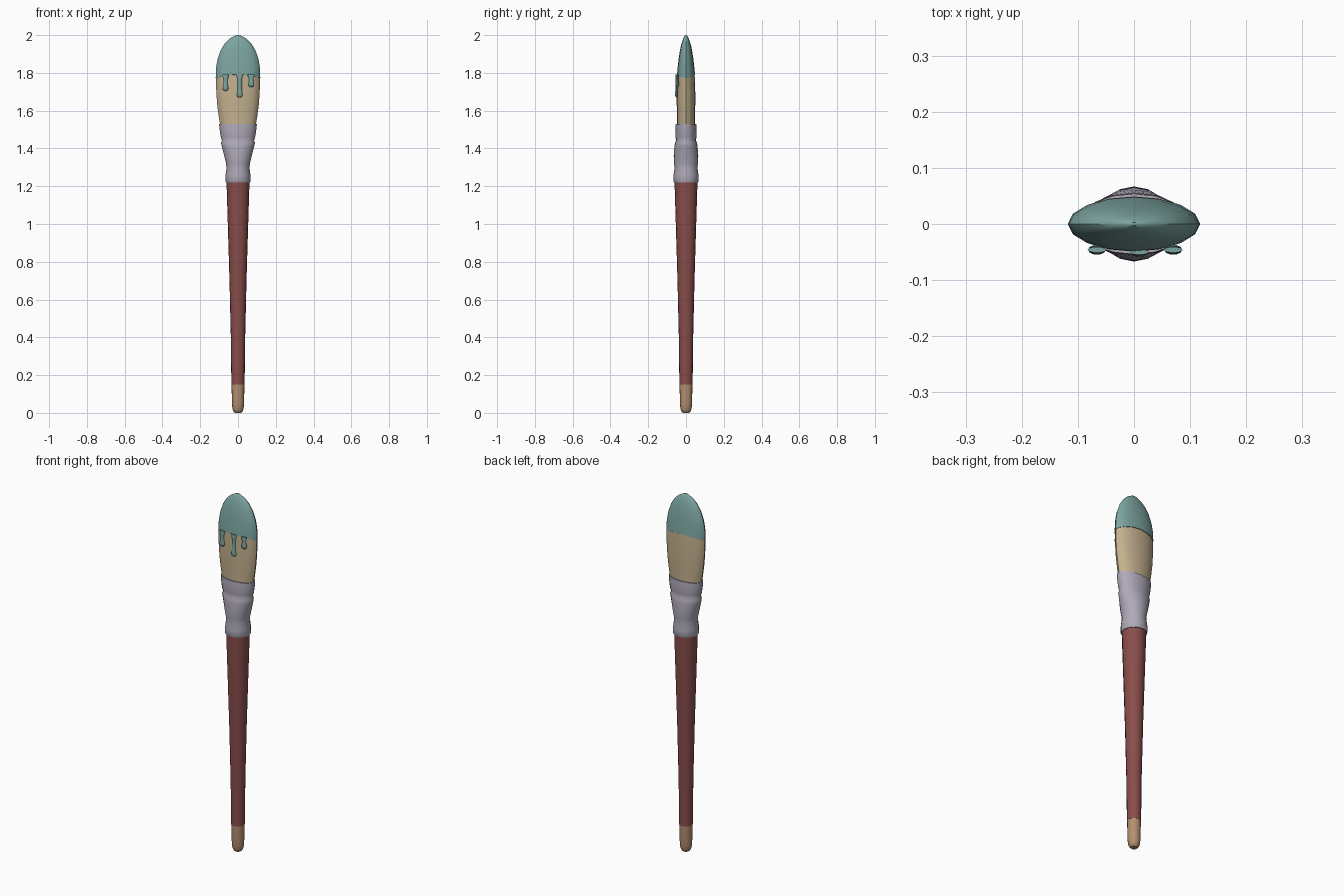
import bpy, bmesh, math

if "Cube" in bpy.data.objects:
    bpy.data.objects.remove(bpy.data.objects["Cube"])

def material(name, rgb):
    m = bpy.data.materials.new(name)
    m.diffuse_color = (*rgb, 1)
    m.use_nodes = True
    m.node_tree.nodes["Principled BSDF"].inputs["Base Color"].default_value = m.diffuse_color
    return m

def loft(name, rings, mat, sides=16, centre=(0, 0), wave_ring=None):
    """Skin a stack of elliptical rings given as (z, half width x, half depth y)."""
    bm = bmesh.new()
    loops = []
    for k, (z, rx, ry) in enumerate(rings):
        loop = []
        for i in range(sides):
            a = 2 * math.pi * i / sides
            dz = -0.01 * math.cos(2 * a) if k == wave_ring else 0
            loop.append(bm.verts.new((centre[0] + rx * math.cos(a),
                                      centre[1] + ry * math.sin(a), z + dz)))
        loops.append(loop)
    for lo, hi in zip(loops, loops[1:]):
        for i in range(sides):
            j = (i + 1) % sides
            bm.faces.new((lo[i], lo[j], hi[j], hi[i]))
    bm.faces.new(loops[0][::-1])
    bm.faces.new(loops[-1])
    mesh = bpy.data.meshes.new(name)
    bm.to_mesh(mesh)
    bm.free()
    ob = bpy.data.objects.new(name, mesh)
    bpy.context.collection.objects.link(ob)
    mesh.materials.append(mat)
    bpy.ops.object.select_all(action='DESELECT')
    ob.select_set(True)
    bpy.context.view_layer.objects.active = ob
    bpy.ops.object.shade_smooth_by_angle(angle=math.radians(40))
    return ob

wood = material("tan_wood", (0.46, 0.28, 0.16))
red = material("red_lacquer", (0.25, 0.075, 0.07))
metal = material("ferrule_metal", (0.43, 0.40, 0.48))
hair = material("bristle_hair", (0.55, 0.44, 0.27))
teal = material("teal_paint", (0.20, 0.37, 0.35))

# Handle with bare wooden end
loft("handle_tip", [(z, r, r) for z, r in
     [(0, .016), (.006, .023), (.02, .029), (.045, .032), (.15, .034)]], wood)
loft("handle", [(z, r, r) for z, r in
     [(.15, .035), (.4, .038), (.7, .045), (1.0, .054), (1.23, .061)]], red)

# Metal ferrule, round below and flattened above, with crimped grooves
loft("ferrule", [(1.22, .064, .064), (1.225, .066, .067), (1.26, .066, .066),
                 (1.295, .061, .061), (1.32, .063, .063), (1.36, .073, .065),
                 (1.41, .085, .061), (1.43, .090, .058), (1.442, .085, .053),
                 (1.46, .091, .055), (1.50, .097, .056), (1.53, .100, .054)], metal)

# Bristles and paint-covered tip share a wavy border
loft("bristles", [(1.51, .092, .048), (1.57, .102, .048), (1.63, .110, .049),
                  (1.70, .115, .049), (1.782, .116, .046)], hair, wave_ring=4)
loft("paint_tip", [(1.782, .118, .048), (1.83, .116, .044), (1.875, .108, .039),
                   (1.92, .092, .032), (1.955, .071, .024), (1.98, .046, .015),
                   (1.993, .024, .009), (2.0, .006, .003)], teal, wave_ring=0)

# Paint drips on the front
for n, (x, y, low) in enumerate([(-.066, -.046, 1.705), (.009, -.050, 1.67), (.070, -.046, 1.725)]):
    loft(f"paint_drip_{n + 1}",
         [(low, .006, .003), (low + .005, .013, .007), (low + .015, .016, .009),
          (low + .027, .013, .008), (low + .036, .011, .007), (1.765, .011, .006),
          (1.782, .016, .007), (1.792, .017, .005)], teal, sides=10, centre=(x, y))
